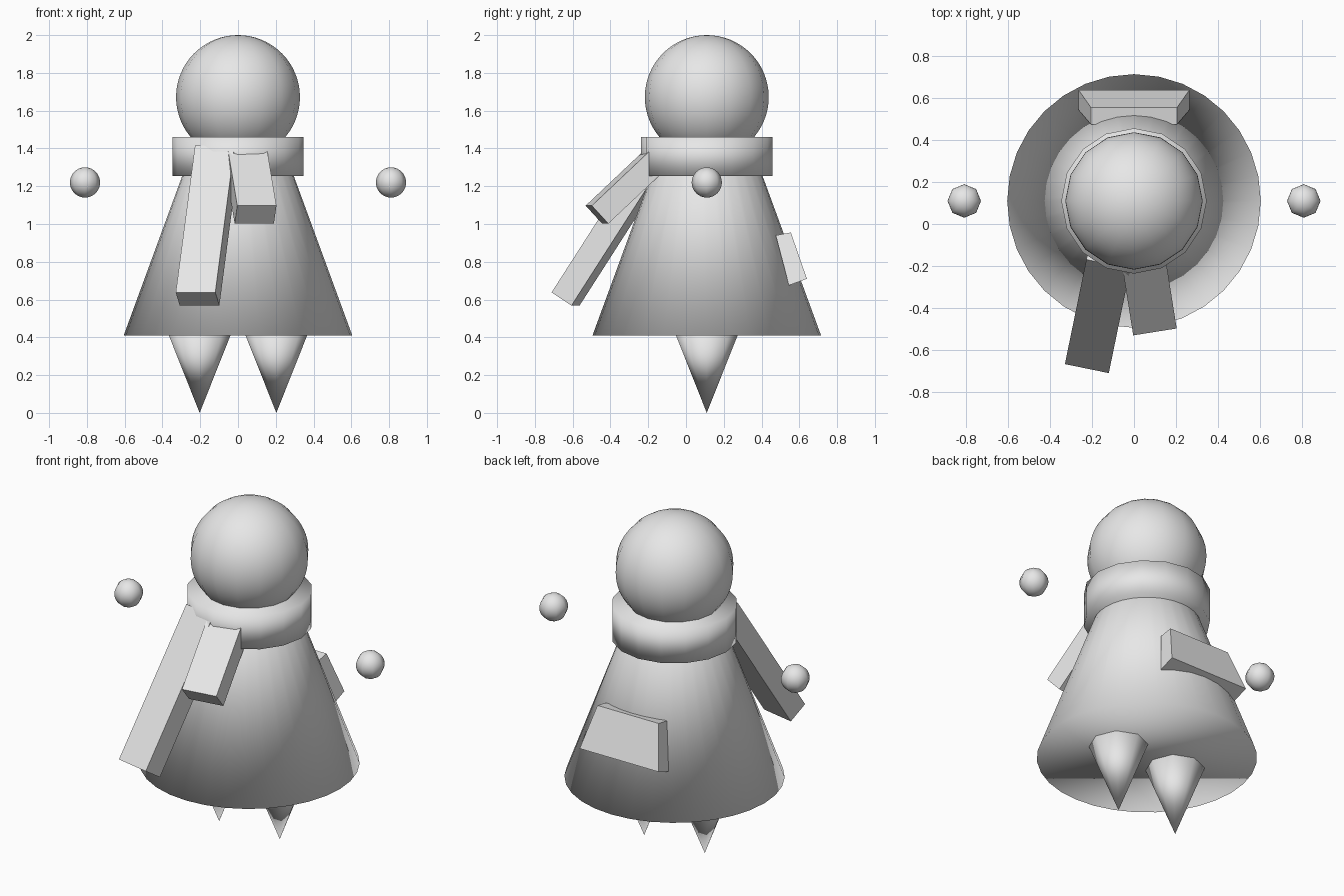
import bpy
import bmesh
from math import radians
from mathutils import Matrix, Vector

cube = bpy.data.objects.get("Cube")
if cube:
    bpy.data.objects.remove(cube, do_unlink=True)

AXIS_Y = 0.11

grey = bpy.data.materials.new("plain grey")
grey.use_nodes = True
grey.diffuse_color = (0.8, 0.8, 0.8, 1)
grey.node_tree.nodes["Principled BSDF"].inputs["Base Color"].default_value = (0.8, 0.8, 0.8, 1)


def finish(name, bm, smooth):
    bmesh.ops.recalc_face_normals(bm, faces=bm.faces)
    mesh = bpy.data.meshes.new(name)
    bm.to_mesh(mesh)
    bm.free()
    mesh.materials.append(grey)
    if smooth:
        mesh.shade_smooth()
    obj = bpy.data.objects.new(name, mesh)
    bpy.context.scene.collection.objects.link(obj)
    return obj


def ball(name, x, z, radius, segments, rings):
    bm = bmesh.new()
    bmesh.ops.create_uvsphere(bm, u_segments=segments, v_segments=rings, radius=radius,
                              matrix=Matrix.Translation((x, AXIS_Y, z)))
    return finish(name, bm, True)


def cone(name, x, z_low, z_high, r_low, r_high, sides):
    """Upright capped cone between two heights."""
    bm = bmesh.new()
    bmesh.ops.create_cone(bm, cap_ends=True, segments=sides, radius1=r_low, radius2=r_high,
                          depth=z_high - z_low,
                          matrix=Matrix.Translation((x, AXIS_Y, (z_low + z_high) / 2)))
    bmesh.ops.remove_doubles(bm, verts=bm.verts, dist=0.0001)
    return finish(name, bm, True)


def scarf_tail(name, tip, size, yaw, tilt):
    """Box whose outer lower edge is centred on the tip, leaning back to the collar."""
    bm = bmesh.new()
    bmesh.ops.create_cube(bm, size=1)
    width, thick, length = size
    bmesh.ops.translate(bm, verts=bm.verts, vec=(0, 0.5, 0.5))
    bmesh.ops.scale(bm, verts=bm.verts, vec=(width, thick, length))
    turn = Matrix.Rotation(radians(yaw), 4, 'Z') @ Matrix.Rotation(radians(-tilt), 4, 'X')
    bm.transform(Matrix.Translation(Vector(tip)) @ turn)
    return finish(name, bm, False)


# Body: skirt, collar and head
cone("skirt", 0, 0.41, 1.61, 0.605, 0.165, 32)
cone("scarf_collar", 0, 1.255, 1.46, 0.347, 0.347, 16)
ball("head", 0, 1.672, 0.328, 16, 32)

# Pointed legs and floating hands
for side, s in (("left", 1), ("right", -1)):
    cone(side + "_leg", s * 0.203, 0, 0.44, 0, 0.175, 8)
    ball(side + "_hand", s * 0.81, 1.22, 0.08, 8, 16)

# Scarf tails hanging at the front
scarf_tail("long_scarf_tail", (-0.225, -0.69, 0.638), (0.214, 0.128, 0.93), -11.6, 33.2)
scarf_tail("short_scarf_tail", (0.1, -0.515, 1.097), (0.21, 0.13, 0.48), 9, 47)

# Back pouch: side profile spread to a wider lower edge
bm = bmesh.new()
profile = [(0.475, 0.94, 0.205), (0.555, 0.955, 0.205), (0.64, 0.71, 0.265), (0.545, 0.675, 0.265)]
left, right = ([bm.verts.new((s * half, y, z)) for y, z, half in profile] for s in (1, -1))
bm.faces.new(left)
bm.faces.new(right)
for i in range(4):
    j = (i + 1) % 4
    bm.faces.new((left[i], left[j], right[j], right[i]))
finish("back_pouch", bm, False)
